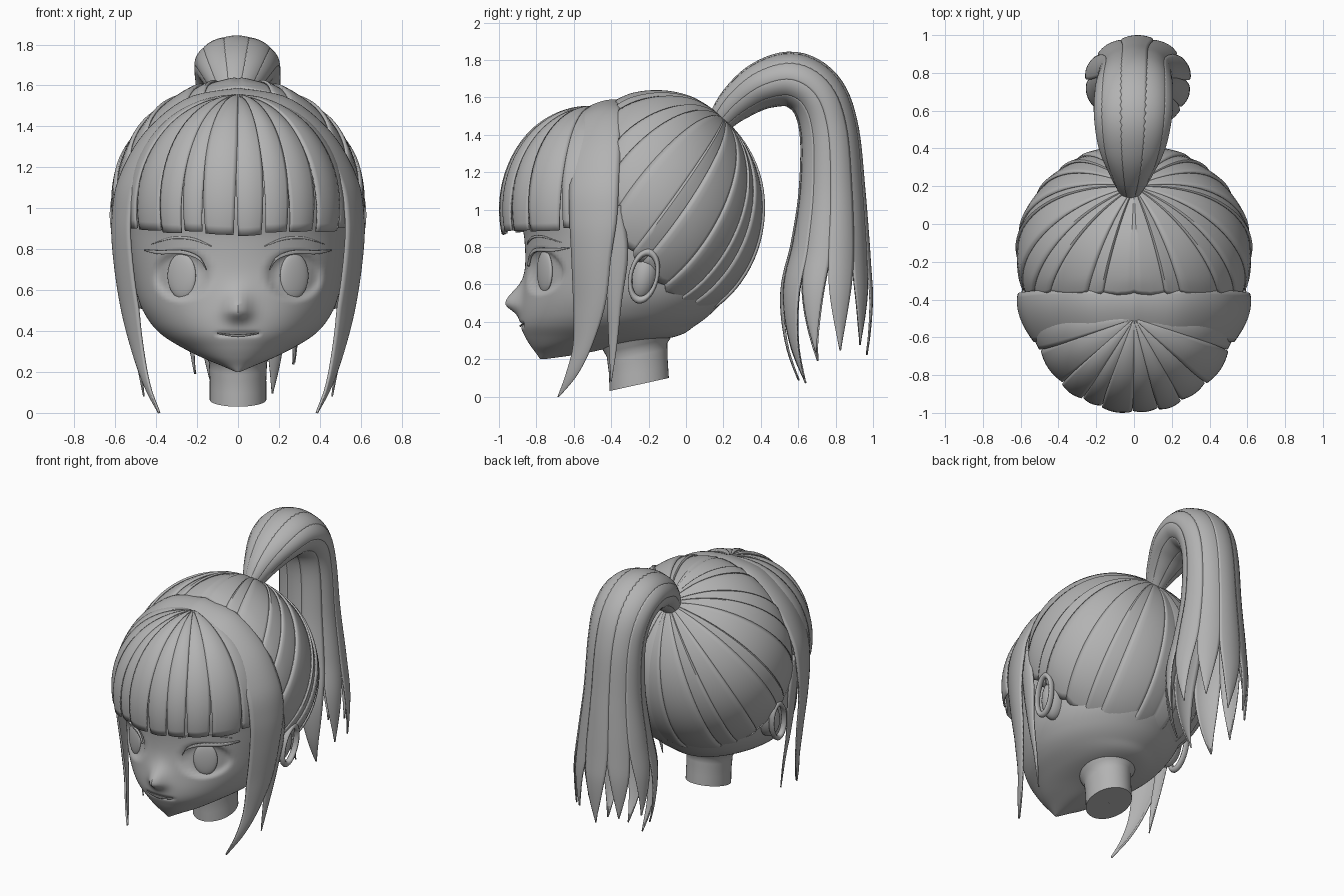
import bpy, bmesh, math, random
from mathutils import Vector

if "Cube" in bpy.data.objects:
    bpy.data.objects.remove(bpy.data.objects["Cube"])

random.seed(4)
pi, sin, cos = math.pi, math.sin, math.cos
grey = bpy.data.materials.new("plain_grey")
grey.diffuse_color = (0.45, 0.45, 0.45, 1)
grey.use_nodes = True
grey.node_tree.nodes["Principled BSDF"].inputs["Base Color"].default_value = grey.diffuse_color


def interp(rows, t):
    """Smooth (Catmull-Rom) interpolation of table rows, t in 0..1."""
    s = min(max(t, 0), 1) * (len(rows) - 1)
    i = min(int(s), len(rows) - 2)
    f = s - i
    a, b, c, d = (rows[min(max(k, 0), len(rows) - 1)] for k in range(i - 1, i + 3))
    return [0.5 * (2 * q + (r - p) * f + (2 * p - 5 * q + 4 * r - w) * f * f
                   + (3 * q - p - 3 * r + w) * f ** 3) for p, q, r, w in zip(a, b, c, d)]


def finish(ob, angle=40):
    ob.data.materials.append(grey)
    bpy.ops.object.select_all(action='DESELECT')
    ob.select_set(True)
    bpy.context.view_layer.objects.active = ob
    bpy.ops.object.shade_smooth_by_angle(angle=math.radians(angle))
    return ob


def sheets(name, funcs, nu, nv, thick=0, mirror=False):
    """One object from parametric sheets f(u, v) -> point."""
    bm = bmesh.new()
    for f in funcs:
        g = [[bm.verts.new(f(i / nu, j / nv)) for j in range(nv + 1)] for i in range(nu + 1)]
        for i in range(nu):
            for j in range(nv):
                bm.faces.new((g[i][j], g[i + 1][j], g[i + 1][j + 1], g[i][j + 1]))
    bmesh.ops.remove_doubles(bm, verts=bm.verts, dist=1e-5)
    bmesh.ops.recalc_face_normals(bm, faces=bm.faces)
    me = bpy.data.meshes.new(name)
    bm.to_mesh(me)
    bm.free()
    ob = bpy.data.objects.new(name, me)
    bpy.context.collection.objects.link(ob)
    if mirror:
        ob.modifiers.new("mirror", 'MIRROR')
    if thick:
        m = ob.modifiers.new("thickness", 'SOLIDIFY')
        m.thickness, m.offset = thick, 0
    return finish(ob)


# Head: z, half width, front y, back y, centre y
HEAD = [(.20, .01, -.78, -.76, -.77), (.23, .08, -.80, -.55, -.70), (.27, .175, -.83, -.36, -.62),
        (.32, .275, -.86, -.06, -.50), (.38, .37, -.885, .05, -.42), (.45, .435, -.89, .14, -.38),
        (.55, .485, -.88, .23, -.36), (.70, .515, -.86, .31, -.36), (.85, .53, -.865, .35, -.36),
        (1.0, .535, -.89, .37, -.35), (1.2, .50, -.86, .33, -.35), (1.4, .36, -.70, .18, -.35),
        (1.52, .04, -.40, -.28, -.34)]


def relief(x, z):
    """Nose, eye sockets and mouth crease, added to y."""
    nose = .08 * math.exp(-(x / .06) ** 2 - ((z - .50) / (.05 if z < .50 else .085)) ** 2)
    e = ((abs(x) - .275) / .14) ** 2 + ((z - .67) / .125) ** 2
    socket = .03 * min(1, max(0, (1 - e) * 2.5))
    mouth = .012 * math.exp(-((z - .385) / .012) ** 2) if abs(x) < .1 else 0
    return socket + mouth - nose


def head(u, v):
    z, w, yf, yb, yc = interp(HEAD, v)
    a = 2 * pi * u
    x, c = w * sin(a), cos(a)
    y = yc + c * ((yc - yb) if c < 0 else (yf - yc))
    return (x, y + (relief(x, z) if c > 0 else 0), z)


def face_y(x, z):
    k = next(i for i in range(len(HEAD) - 1) if HEAD[i + 1][0] >= z)
    f = (z - HEAD[k][0]) / (HEAD[k + 1][0] - HEAD[k][0])
    _, w, yf, _, yc = interp(HEAD, (k + f) / (len(HEAD) - 1))
    return yc + (yf - yc) * math.sqrt(max(0, 1 - (x / w) ** 2))


sheets("head", [head], 128, 110)

# Neck: leaning, flared into the skull, capped by a slanted cut (y, z, radius)
NECK = [(-.25, .065, .001), (-.25, .065, .139), (-.255, .16, .138), (-.262, .25, .142),
        (-.255, .32, .18), (-.2, .40, .27)]


def neck(u, v):
    s = min(int(v * 5), 4)
    f = v * 5 - s
    y, z, r = [p + (q - p) * f for p, q in zip(NECK[s], NECK[s + 1])]
    c = -cos(2 * pi * u) * r * 1.14
    return (sin(2 * pi * u) * r, y + c, z + c * .22)


sheets("neck", [neck], 40, 15)

# Eyes, lids and brows
for s in (-1, 1):
    bpy.ops.mesh.primitive_uv_sphere_add(segments=32, ring_count=16, radius=1,
                                         location=(s * .275, face_y(.275, .67) + .028, .67))
    ob = bpy.context.object
    ob.name = "iris"
    ob.scale, ob.rotation_euler = (.078, .022, .11), (0, 0, s * .5)
    finish(ob)


def face_strip(rows, lift):
    """Tapered strip lying on the face: rows of x, z, half height."""
    def f(u, v):
        x, z, h = interp(rows, u)
        z += h * (2 * v - 1)
        return (x, face_y(x, z) - lift, z)
    return f


sheets("upper_lid", [face_strip([(.155, .70, .003), (.19, .755, .007), (.27, .785, .009),
                                 (.38, .785, .009), (.45, .795, .003)], .006)], 24, 3, .014, True)
sheets("eyebrow", [face_strip([(.13, .815, .002), (.22, .85, .006), (.32, .855, .005),
                               (.42, .825, .001)], .001)], 20, 2, .008, True)
sheets("lips", [face_strip([(-.1, .389, .002), (0, .377, .004), (.1, .389, .002)], .001)], 16, 2, .008)

# Ears: raised rim around a filled centre, leaning back
for s in (-1, 1):
    bpy.ops.mesh.primitive_torus_add(major_radius=.88, minor_radius=.14, major_segments=36, minor_segments=10)
    rim = bpy.context.object
    bpy.ops.mesh.primitive_uv_sphere_add(segments=28, ring_count=14, radius=.95)
    dish = bpy.context.object
    for ob, nm, x, dep in ((rim, "ear_rim", .56, .15), (dish, "ear_centre", .475, .09)):
        ob.name = nm
        ob.scale = (.148, .08, dep)
        ob.rotation_mode = 'YXZ'
        ob.rotation_euler = (-.22, pi / 2 + s * .08, 0)
        ob.location = (s * x, -.225, .645)
        finish(ob)

# Back hair: mirrored locks gathered at the ponytail root
POLE, E1, E2 = Vector((0, .625, .78)), Vector((1, 0, 0)), Vector((0, .78, -.625))
LOCKS = 12
CUTS = [-pi / 2 + pi * (k + .25 * sin(k * 2.4)) / LOCKS for k in range(LOCKS)] + [pi / 2]
CUTS[0] = -pi / 2


def cap_point(a, th, k=1.0):
    d = POLE * cos(th) + (E1 * cos(a) + E2 * sin(a)) * sin(th)
    return Vector((max(0, .61 * k * d.x), -.16 + .57 * k * d.y, 1 + .62 * k * d.z))


def cap_limit(a):
    th = .2
    while th < 2.9:
        p = cap_point(a, th)
        if p.y < -.37 or p.z < max(.43, .85 - 1.1 * (p.y + .37)):
            break
        th += .01
    return th


def cap_lock(a0, a1):
    def f(u, v):
        a = min(a0 + (a1 - a0) * u * 1.06, pi / 2)
        th = v * cap_limit(a) * (1 - .025 * abs(2 * u - 1) ** 2)
        swell = .027 * (1 - u) * min(1, u * 5 + .5) * min(1, v * 3) * min(1, 4.5 - 4 * v)
        return cap_point(a, th, 1 + swell)
    return f


sheets("back_hair", [cap_lock(a, b) for a, b in zip(CUTS, CUTS[1:])], 8, 28, .01, True)

# Fringe: overlapping locks from the crown to the forehead
EDGES = [-93, -70, -46, -31, -19, -1, 14, 28, 46, 70, 93]


def fringe_lock(a0, a1, k):
    def f(u, v):
        w = 1.06 - min(.22, 4 / (a1 - a0)) * max(0, (v - .5) / .5) ** 1.3
        a = math.radians((a0 + a1) / 2 + (a1 - a0) * w * (u - .5))
        th = v * math.radians(103 - 3 * abs(sin(a)) + (k % 3) * .6)
        b = 1 + .025 * sin(pi * (.12 + .8 * u)) * min(1, v * 2.5) - .014 * (k % 2)
        return (.525 * b * sin(th) * sin(a), -.5 - .488 * b * sin(th) * cos(a), 1 + .55 * b * cos(th))
    return f


sheets("fringe", [fringe_lock(a, b, k) for k, (a, b) in enumerate(zip(EDGES, EDGES[1:]))], 8, 24, .01)

# Side hair: arch over the crown flowing into pointed locks (x, z, front y, back y)
ARCH = [(0, 1.59, -.55, -.35), (.25, 1.54, -.57, -.35), (.46, 1.37, -.60, -.35), (.585, 1.15, -.62, -.36),
        (.62, .95, -.62, -.37), (.61, .75, -.61, -.40), (.57, .5, -.60, -.43), (.51, .28, -.60, -.50),
        (.45, .12, -.64, -.58), (.385, 0, -.685, -.68)]
WISP = [(.60, 1.05, -.44, -.35), (.59, .78, -.43, -.31), (.55, .5, -.42, -.345), (.50, .27, -.41, -.37),
        (.46, .08, -.40, -.398)]


def side_lock(rows, drop):
    def f(u, v):
        x, z, yf, yb = interp(rows, v)
        k = 1 - drop * (1 - u) ** 2 * min(1, 3 - 3 * v) - .03 * u ** 4 * (1 - v)
        if z > .9:
            z = .9 + (z - .9) * (1 - (1 - k) * .6)
        return (max(0, x * k) if v else 0, yf + (yb - yf) * u, z)
    return f


sheets("side_hair", [side_lock(ARCH, .15)], 10, 50, .012, True)
sheets("side_wisp", [side_lock(WISP, .05)], 5, 24, .008, True)

# Ponytail: path of y, z, half width across, half depth
TAIL = [(.17, 1.46, .05, .06), (.27, 1.57, .11, .095), (.41, 1.665, .175, .125), (.57, 1.695, .205, .145),
        (.70, 1.61, .205, .15), (.765, 1.42, .195, .155), (.78, 1.1, .205, .175), (.77, .8, .245, .21),
        (.75, .55, .28, .245), (.755, .3, .27, .225), (.78, .08, .23, .17)]
STRANDS = 10


def tail_lock(k, end):
    def f(u, v):
        t = v * end
        y, z, rx, rn = interp(TAIL, t)
        y0, z0 = interp(TAIL, t - .01)[:2]
        y1, z1 = interp(TAIL, t + .01)[:2]
        n = Vector((0, z0 - z1, y1 - y0)).normalized()
        w = 1.1 * (1 - max(0, (v - .74) / .26) ** 1.6) + .01
        a = 2 * pi * (k + .5 + (u - .5) * w) / STRANDS
        b = .975 + .03 * sin(pi * (.1 + .8 * u)) - .03 * (k % 2) * max(0, v - .3)
        lean = -.02 + .05 * t
        return Vector((lean + rx * b * cos(a), y, z)) + n * rn * b * sin(a)
    return f


sheets("ponytail", [tail_lock(k, random.uniform(.90, 1.0)) for k in range(STRANDS)], 8, 60, .008)
